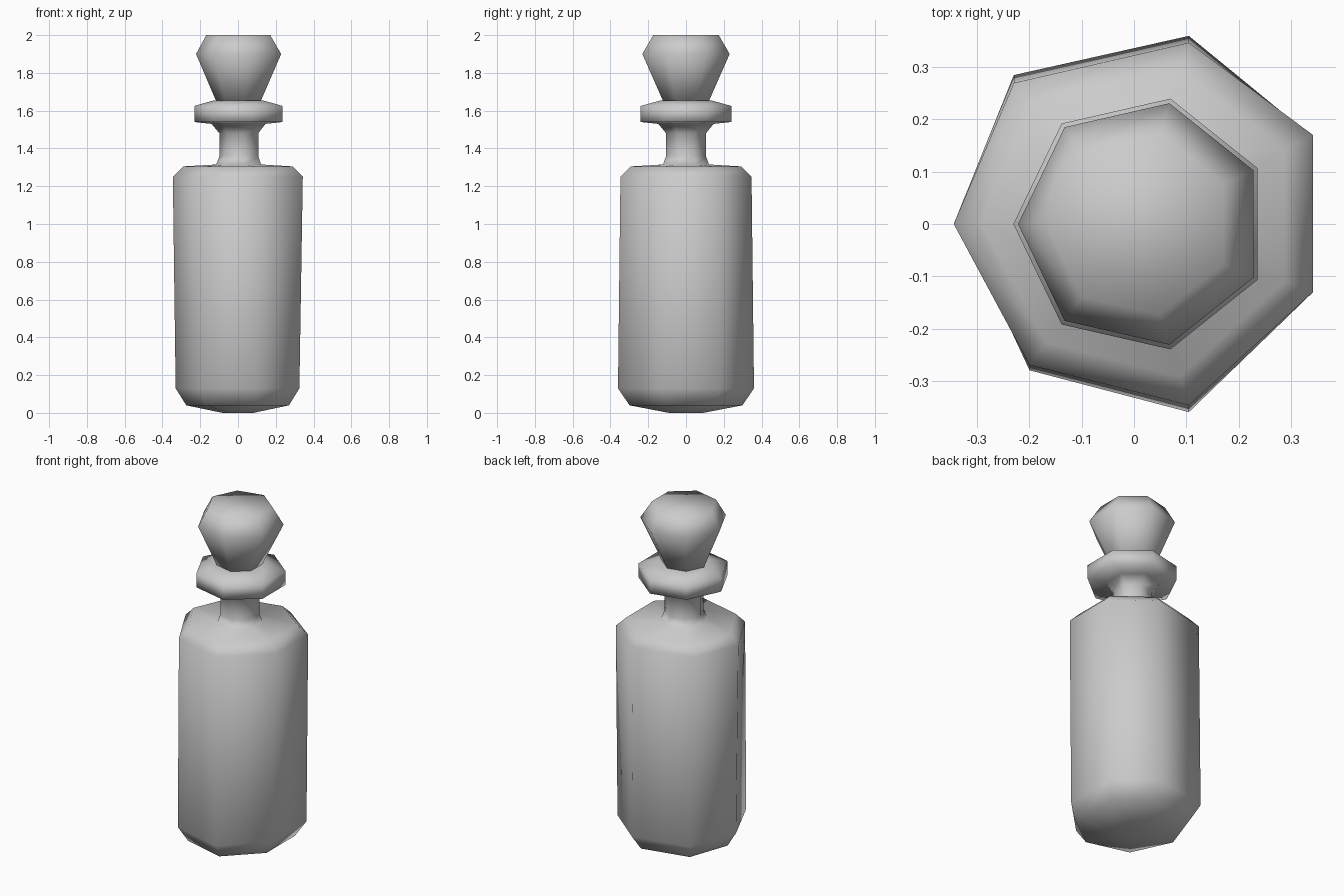
import bpy, bmesh, math

if "Cube" in bpy.data.objects:
    bpy.data.objects.remove(bpy.data.objects["Cube"])

N = 7


def ring(radius, z, cx=0.015):
    """Regular seven-sided ring with a corner on the -x side."""
    return [(cx + radius * math.cos(math.pi + i * math.tau / N),
             radius * math.sin(math.pi + i * math.tau / N), z) for i in range(N)]


def scaled(outline, s, z):
    return [(x * s, y * s, z) for x, y in outline]


def loft(name, rings):
    """Bridge successive rings and cap both ends."""
    bm = bmesh.new()
    loops = [[bm.verts.new(p) for p in r] for r in rings]
    for a, b in zip(loops, loops[1:]):
        for i in range(N):
            j = (i + 1) % N
            bm.faces.new((a[i], a[j], b[j], b[i]))
    bm.faces.new(loops[0][::-1])
    bm.faces.new(loops[-1])
    bmesh.ops.recalc_face_normals(bm, faces=bm.faces)
    for f in bm.faces:
        f.smooth = True
    me = bpy.data.meshes.new(name)
    bm.to_mesh(me)
    bm.free()
    ob = bpy.data.objects.new(name, me)
    bpy.context.collection.objects.link(ob)
    return ob


# Slightly uneven body outlines, from the -x corner anticlockwise
low = [(-0.33, 0), (-0.20, -0.28), (0.105, -0.36), (0.325, -0.14),
       (0.325, 0.18), (0.105, 0.36), (-0.23, 0.285)]
high = [(-0.345, 0), (-0.20, -0.27), (0.105, -0.347), (0.343, -0.13),
        (0.343, 0.17), (0.105, 0.347), (-0.23, 0.27)]

# Bottle: rounded base, body, shoulder, neck and lip
loft("bottle", [
    scaled(low, 0.25, 0.0),
    scaled(low, 0.83, 0.04),
    scaled(low, 1.0, 0.13),
    scaled(high, 1.0, 1.25),
    scaled(high, 0.84, 1.305),
    ring(0.125, 1.315, 0.01),
    ring(0.108, 1.36, 0.01),
    ring(0.108, 1.48, 0.01),
    ring(0.15, 1.53, 0.01),
    ring(0.246, 1.54),
    ring(0.246, 1.625),
    ring(0.135, 1.655, 0.008),
])

# Faceted stopper
loft("stopper", [
    ring(0.115, 1.63, 0.008),
    ring(0.237, 1.9, 0.015),
    ring(0.178, 2.0, 0.01),
])
